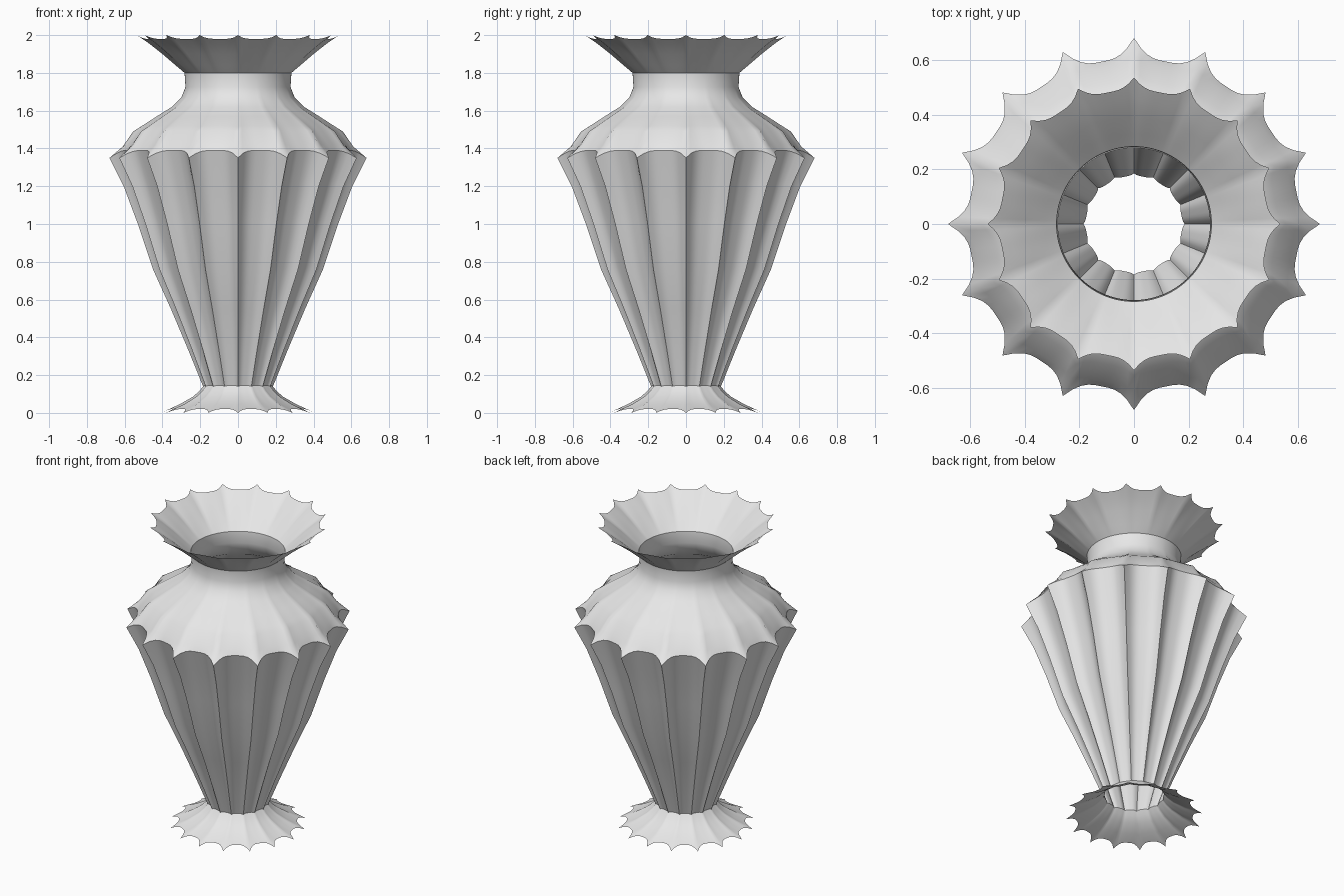
import bpy, bmesh
from math import cos, sin, pi

cube = bpy.data.objects.get("Cube")
if cube:
    bpy.data.objects.remove(cube, do_unlink=True)

FLUTES = 16   # sharp ridges around the vase
STEPS = 10    # segments across one flute
COUNT = FLUTES * STEPS

grey = bpy.data.materials.new("light grey clay")
grey.use_nodes = True
grey.diffuse_color = (0.8, 0.8, 0.8, 1)
grey.node_tree.nodes["Principled BSDF"].inputs["Base Color"].default_value = (0.8, 0.8, 0.8, 1)


def fluted_shell(name, rings):
    """Open scalloped shell; each ring is (ridge radius, ridge z, valley radius, valley z)."""
    bm = bmesh.new()
    loops = []
    for ridge_r, ridge_z, valley_r, valley_z in rings:
        loop = []
        for i in range(COUNT):
            u = abs(2 * (i % STEPS) / STEPS - 1)   # 1 on a ridge, 0 in a valley
            r = valley_r + (ridge_r - valley_r) * u ** 3
            z = valley_z + (ridge_z - valley_z) * u ** 4
            a = 2 * pi * i / COUNT
            loop.append(bm.verts.new((r * cos(a), r * sin(a), z)))
        loops.append(loop)
    for low, high in zip(loops, loops[1:]):
        for i in range(COUNT):
            j = (i + 1) % COUNT
            bm.faces.new((low[i], low[j], high[j], high[i]))
    mesh = bpy.data.meshes.new(name)
    bm.to_mesh(mesh)
    bm.free()
    mesh.materials.append(grey)
    obj = bpy.data.objects.new(name, mesh)
    bpy.context.collection.objects.link(obj)
    bpy.ops.object.select_all(action='DESELECT')
    obj.select_set(True)
    bpy.context.view_layer.objects.active = obj
    bpy.ops.object.shade_smooth_by_angle(angle=0.6)
    return obj


# Rings shared by neighbouring parts
waist = (0.185, 0.14, 0.176, 0.145)
rim = (0.68, 1.35, 0.605, 1.39)
throat = (0.283, 1.8, 0.283, 1.8)

# Flared foot, open underneath
fluted_shell("foot", [
    (0.41, 0.0, 0.355, 0.02),
    (0.31, 0.045, 0.29, 0.048),
    (0.24, 0.085, 0.23, 0.087),
    (0.205, 0.115, 0.197, 0.118),
    waist,
])

# Fluted tapering body
fluted_shell("body", [
    waist,
    (0.262, 0.33, 0.238, 0.33),
    (0.355, 0.55, 0.322, 0.55),
    (0.45, 0.76, 0.408, 0.77),
    (0.53, 1.0, 0.48, 1.01),
    (0.605, 1.2, 0.548, 1.22),
    rim,
])

# Rounded shoulder and neck
fluted_shell("shoulder_and_neck", [
    rim,
    (0.61, 1.41, 0.585, 1.425),
    (0.555, 1.49, 0.522, 1.495),
    (0.515, 1.515, 0.495, 1.52),
    (0.43, 1.57, 0.42, 1.57),
    (0.35, 1.62, 0.345, 1.62),
    (0.3, 1.67, 0.298, 1.67),
    (0.278, 1.725, 0.278, 1.725),
    throat,
])

# Flared scalloped lip
fluted_shell("lip", [
    throat,
    (0.33, 1.84, 0.327, 1.84),
    (0.4, 1.9, 0.39, 1.9),
    (0.47, 1.955, 0.448, 1.948),
    (0.535, 2.0, 0.49, 1.98),
])
